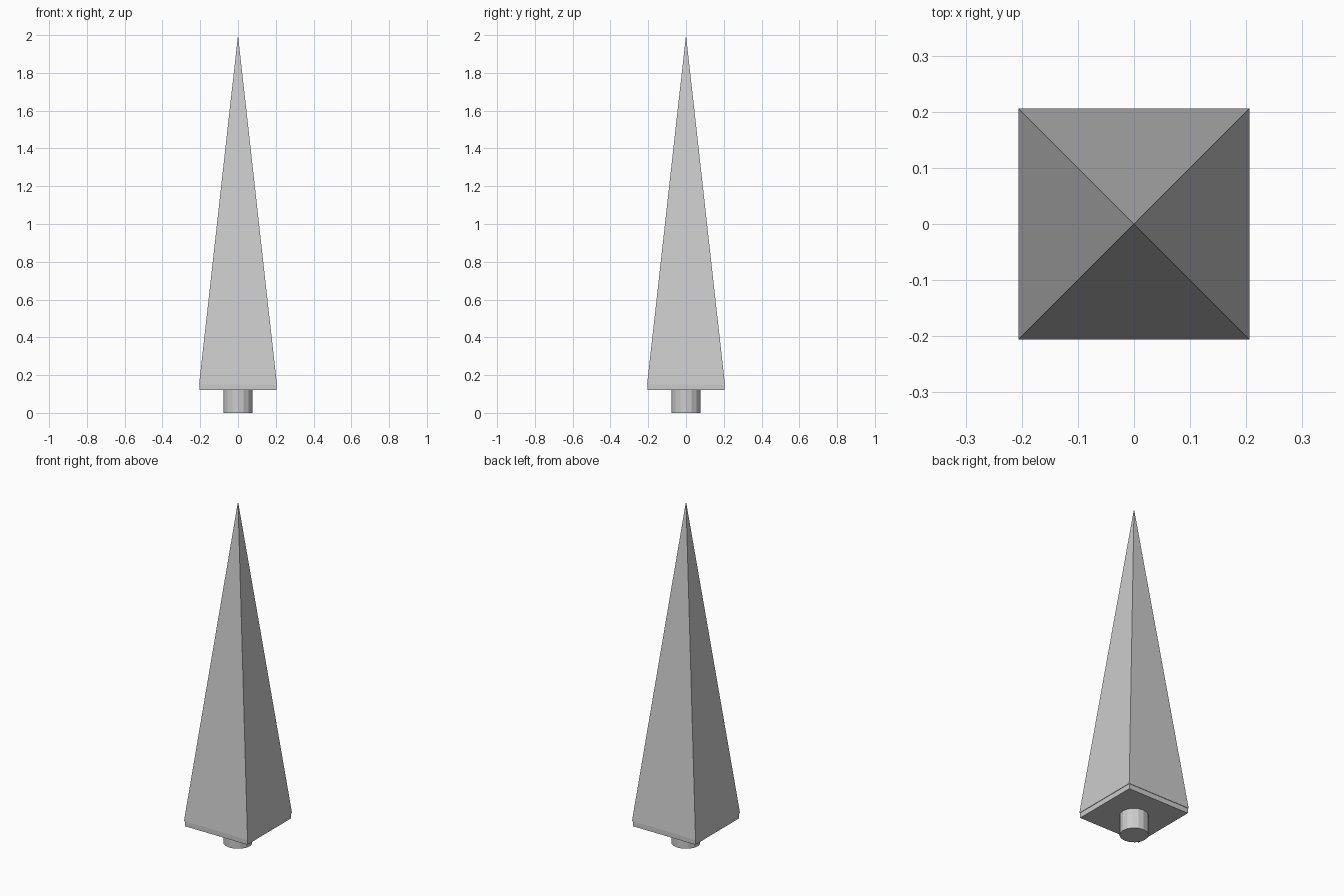
import bpy
from math import pi, sqrt

if "Cube" in bpy.data.objects:
    bpy.data.objects.remove(bpy.data.objects["Cube"])

BASE, SKIRT, TOP = 0.12, 0.15, 2.0
HALF = 0.206

# round trunk under the foliage
bpy.ops.mesh.primitive_cylinder_add(vertices=16, radius=0.077, depth=BASE + 0.005,
                                    location=(0, 0, (BASE + 0.005) / 2))
bpy.context.object.name = "trunk"

# thin square slab at the bottom of the foliage
bpy.ops.mesh.primitive_cube_add(size=1, location=(0, 0, (BASE + SKIRT) / 2))
slab = bpy.context.object
slab.name = "foliage_base"
slab.scale = (2 * HALF - 0.006, 2 * HALF - 0.006, SKIRT - BASE)

# tall four-sided pyramid
bpy.ops.mesh.primitive_cone_add(vertices=4, radius1=HALF * sqrt(2), radius2=0,
                                depth=TOP - SKIRT, location=(0, 0, (SKIRT + TOP) / 2),
                                rotation=(0, 0, pi / 4))
bpy.context.object.name = "foliage"
